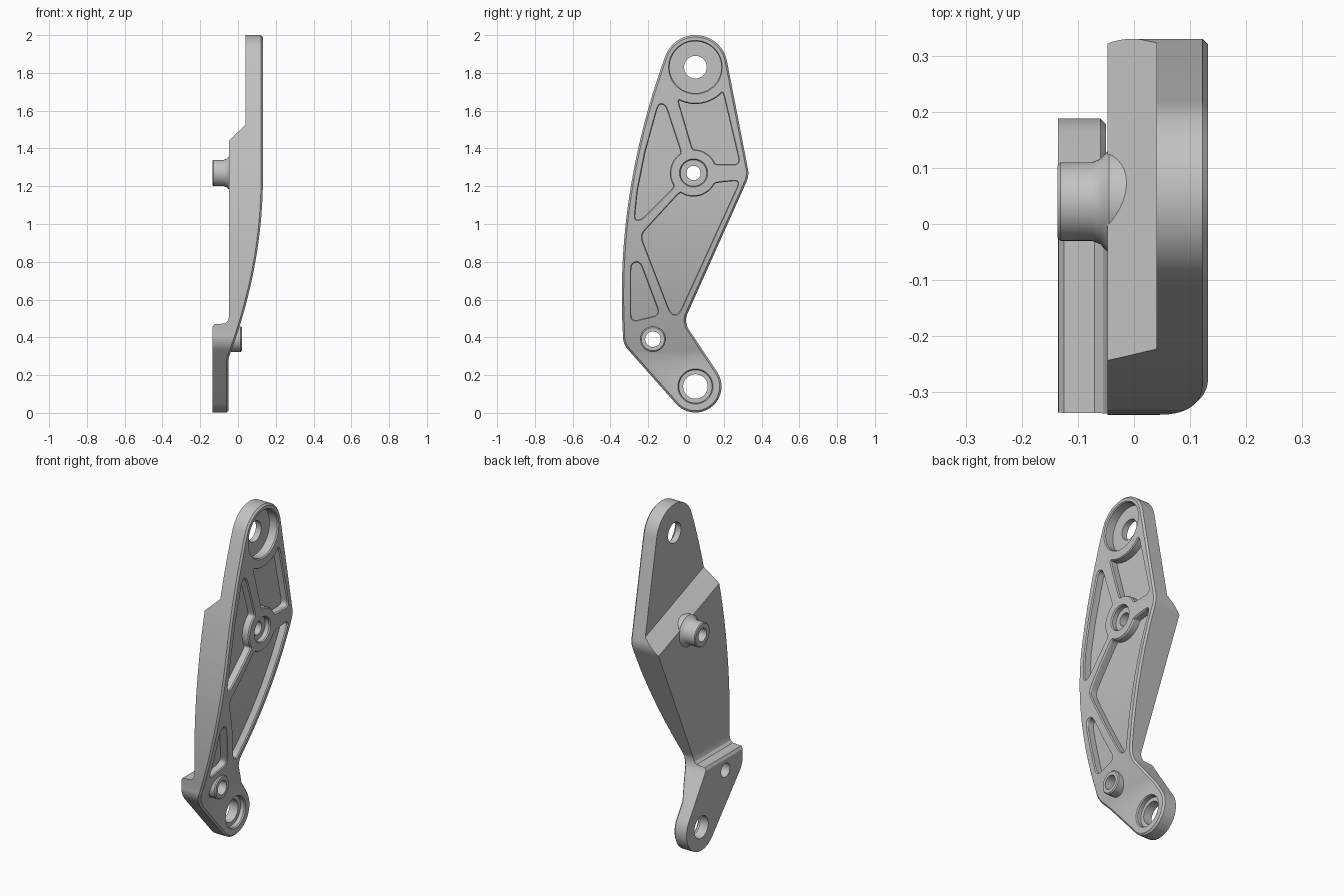
import bpy, bmesh
from math import sin, cos, radians
from mathutils import Vector

cube = bpy.data.objects.get("Cube")
if cube:
    bpy.data.objects.remove(cube, do_unlink=True)

metal = bpy.data.materials.new("grey metal")
metal.use_nodes = True
GREY = (0.54, 0.54, 0.54, 1)
metal.diffuse_color = GREY
metal.node_tree.nodes["Principled BSDF"].inputs["Base Color"].default_value = GREY

FACE = 0.132   # x of the flat outer face
BACK = -0.2    # marker x of the back before shaping


def arc(y, z, r, a0, a1, n=12):
    angles = [radians(a0 + (a1 - a0) * i / n) for i in range(n + 1)]
    return [Vector((y + r * cos(a), z + r * sin(a))) for a in angles]


def circle(y, z, r):
    return arc(y, z, r, 0, 360, 48)[:-1]


def rounded(points, r):
    """Round the sharp corners of a closed 2D polygon."""
    pts, out = [Vector(p) for p in points], []
    for i, p in enumerate(pts):
        a, b = pts[i - 1] - p, pts[(i + 1) % len(pts)] - p
        if (-a).angle(b) < radians(20):
            out.append(p)
            continue
        p0 = p + a.normalized() * min(r, a.length * 0.45)
        p1 = p + b.normalized() * min(r, b.length * 0.45)
        for k in range(6):
            t = k / 5
            out.append(p0 * (1 - t) ** 2 + p * 2 * t * (1 - t) + p1 * t ** 2)
    return out


def inset(pts, d):
    """Move a counter-clockwise polygon inwards by d."""
    out = []
    for i, p in enumerate(pts):
        e0 = (p - pts[i - 1]).normalized()
        e1 = (pts[(i + 1) % len(pts)] - p).normalized()
        n = Vector((-e0.y - e1.y, e0.x + e1.x)).normalized()
        out.append(p + n * d / max(0.5, n.dot(Vector((-e0.y, e0.x)))))
    return out


def front_x(z):
    t = min(1, max(0, (1.25 - z) / 0.96))
    return FACE - 0.182 * t * t


LUG = [(0.455, -0.135), (0.47, -0.125), (0.473, -0.07), (0.485, -0.055), (0.51, -0.047)]


def back_x(y, z):
    if z <= LUG[0][0]:
        return LUG[0][1]
    for (z0, x0), (z1, x1) in zip(LUG, LUG[1:]):
        if z <= z1:
            return x0 + (x1 - x0) * (z - z0) / (z1 - z0)
    t = (z + 0.38 * (y + 0.21) - 1.43) / 0.09
    return -0.047 + 0.087 * min(1, max(0, t))


def solid(name, pts, layers, warp=False, slices=()):
    """Stack a yz outline along x; layers are (x, inset). Warp follows the curved face."""
    bm = bmesh.new()
    rings = [[bm.verts.new((x, p.x, p.y)) for p in inset(pts, d)] for x, d in layers]
    n = len(pts)
    for lo, hi in zip(rings, rings[1:]):
        for i in range(n):
            j = (i + 1) % n
            bm.faces.new((lo[i], lo[j], hi[j], hi[i]))
    caps = [bm.faces.new(rings[0][::-1]), bm.faces.new(rings[-1])]
    bm.normal_update()
    if warp:
        bmesh.ops.triangulate(bm, faces=caps)
        levels = [((0, 0, 0.29 + 0.04 * i), (0, 0, 1)) for i in range(25)]
        for co, no in levels + list(slices):
            bmesh.ops.bisect_plane(bm, geom=bm.verts[:] + bm.edges[:] + bm.faces[:],
                                   dist=1e-5, plane_co=co, plane_no=no)
        for v in bm.verts:
            if v.co.x < BACK + 0.001:
                v.co.x = back_x(v.co.y, v.co.z)
            else:
                v.co.x += front_x(v.co.z) - FACE
    bm.normal_update()
    mesh = bpy.data.meshes.new(name)
    bm.to_mesh(mesh)
    bm.free()
    mesh.materials.append(metal)
    ob = bpy.data.objects.new(name, mesh)
    bpy.context.collection.objects.link(ob)
    return ob


def combine(target, tool, operation):
    mod = target.modifiers.new(tool.name, 'BOOLEAN')
    mod.operation, mod.object, mod.solver = operation, tool, 'EXACT'
    bpy.ops.object.select_all(action='DESELECT')
    bpy.context.view_layer.objects.active = target
    target.select_set(True)
    bpy.ops.object.modifier_apply(modifier=mod.name)
    bpy.data.objects.remove(tool, do_unlink=True)


# Plate outline, counter-clockwise from the upper eye
outline = arc(0.05, 1.83, 0.17, 11, 162, 24)
outline += [Vector((-0.34 + 0.143 * (z - 0.62) ** 2, z))
            for z in [1.82 - 0.07 * i for i in range(21)]]
outline += arc(-0.22, 0.41, 0.115, 185, 222)
outline += arc(0.05, 0.14, 0.138, 222, 393, 24)
outline += arc(0.085, 0.49, 0.085, 213, 154)
outline += arc(0.215, 1.27, 0.115, -26, 11)

# Curved plate with stepped back and offset lower lug
ramp = Vector((0, 0.38, 1))
cuts = [((0, 0, z), (0, 0, 1)) for z, _ in LUG]
cuts += [((0, -0.21, z), ramp) for z in (1.43, 1.52)]
plate = solid("bracket_plate", outline, [(BACK, 0), (FACE - 0.01, 0), (FACE, 0.01)], True, cuts)

# Spacer boss on the back and small boss on the lug
HUB, PIN, TOP, LOW = (0.04, 1.27), (-0.175, 0.39), (0.05, 1.83), (0.05, 0.14)
combine(plate, solid("spacer_boss", circle(*HUB, 0.07),
        [(-0.136, 0.005), (-0.131, 0), (-0.075, 0), (-0.06, -0.006), (-0.045, -0.022),
         (0.03, -0.025)]), 'UNION')
combine(plate, solid("pin_boss", circle(*PIN, 0.067),
        [(-0.1, 0), (0.014, 0), (0.02, 0.006)]), 'UNION')

# Lightening pockets between the ribs
pockets = [
    arc(*HUB, 0.125, 92, 22) + [(0.285, 1.317)] + arc(*TOP, 0.195, -42, -118),
    [(-0.272, 1.02), (-0.235, 1.025)] + arc(*HUB, 0.125, 215, 122)
    + [(-0.11, 1.63), (-0.145, 1.635), (-0.215, 1.38), (-0.255, 1.18)],
    [(-0.24, 0.94), (-0.08, 0.525), (-0.04, 0.52), (0.285, 1.23)]
    + arc(*HUB, 0.125, 335, 235),
    [(-0.29, 0.485), (-0.14, 0.52), (-0.245, 0.80), (-0.29, 0.79)],
]
for p in pockets:
    combine(plate, solid("pocket", rounded(p, 0.035),
            [(FACE - 0.045, 0), (FACE - 0.007, 0), (FACE + 0.013, -0.014)], True), 'DIFFERENCE')

# Through holes, then stepped bores: centre, radius, floor x, face x
for centre, r in ((TOP, 0.06), (HUB, 0.038), (PIN, 0.041), (LOW, 0.065)):
    combine(plate, solid("hole", circle(*centre, r), [(-0.3, 0), (0.3, 0)]), 'DIFFERENCE')
for centre, r, floor, face in ((TOP, 0.137, 0.075, FACE), (HUB, 0.07, 0.1, FACE),
                               (LOW, 0.088, -0.08, -0.05)):
    combine(plate, solid("bore", circle(*centre, r),
            [(floor, 0), (face - 0.007, 0), (face + 0.02, -0.02)]), 'DIFFERENCE')

bpy.ops.object.select_all(action='DESELECT')
plate.select_set(True)
bpy.context.view_layer.objects.active = plate
bpy.ops.object.shade_smooth_by_angle(angle=radians(30))
